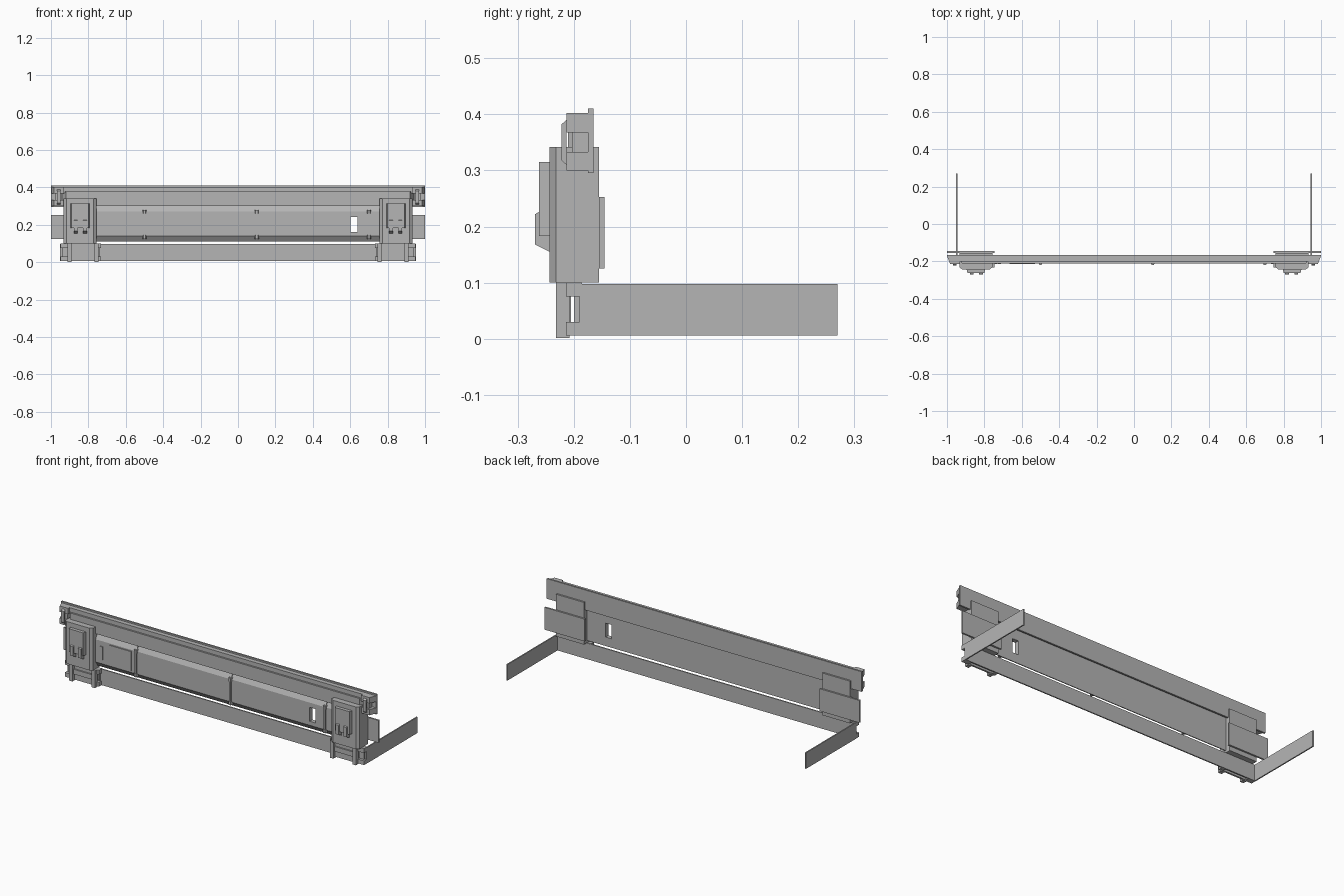
import bpy, bmesh
from mathutils import Vector

cube = bpy.data.objects.get("Cube")
if cube:
    bpy.data.objects.remove(cube, do_unlink=True)

grey = bpy.data.materials.new("plain_grey")
grey.use_nodes = True
GREY = (0.46, 0.46, 0.46, 1)
grey.diffuse_color = GREY
grey.node_tree.nodes["Principled BSDF"].inputs["Base Color"].default_value = GREY


def finish(name, bm):
    bmesh.ops.recalc_face_normals(bm, faces=bm.faces)
    mesh = bpy.data.meshes.new(name)
    bm.to_mesh(mesh)
    bm.free()
    mesh.materials.append(grey)
    ob = bpy.data.objects.new(name, mesh)
    bpy.context.collection.objects.link(ob)
    return ob


def extrude(name, points, offset):
    """Closed 3D outline pushed along an offset."""
    bm = bmesh.new()
    face = bm.faces.new([bm.verts.new(p) for p in points])
    new = bmesh.ops.extrude_face_region(bm, geom=[face])["geom"]
    verts = [v for v in new if isinstance(v, bmesh.types.BMVert)]
    bmesh.ops.translate(bm, verts=verts, vec=Vector(offset))
    return finish(name, bm)


def box(name, x, y, z):
    outline = [(x[0], y[0], z[0]), (x[1], y[0], z[0]),
               (x[1], y[1], z[0]), (x[0], y[1], z[0])]
    return extrude(name, outline, (0, 0, z[1] - z[0]))


def along_x(name, profile, x0, x1):
    return extrude(name, [(x0, y, z) for y, z in profile], (x1 - x0, 0, 0))


def along_z(name, outline, z0, z1):
    return extrude(name, [(x, y, z0) for x, y in outline], (0, 0, z1 - z0))


def mirrored(ob):
    ob.modifiers.new("Mirror", 'MIRROR').use_axis[0] = True
    return ob


# Upper rail: back plate and stepped front
box("rail_back_plate", (-1, 1), (-0.175, -0.165), (0.295, 0.41))
box("rail_upper_step", (-0.93, 0.93), (-0.2, -0.175), (0.37, 0.402))
along_z("rail_lower_step", [(-0.94, -0.175), (-0.92, -0.21), (0.92, -0.21), (0.94, -0.175)],
        0.302, 0.378)

# Rail end brackets
for label, z in (("upper", (0.368, 0.402)), ("lower", (0.3, 0.333))):
    mirrored(along_z("rail_end_%s_flange" % label,
                     [(0.93, -0.175), (0.93, -0.213), (0.983, -0.213), (0.998, -0.175)], *z))
mirrored(box("rail_end_web", (0.94, 0.975), (-0.203, -0.175), (0.333, 0.368)))
mirrored(along_x("rail_end_bar", [(-0.213, 0.31), (-0.222, 0.318), (-0.222, 0.382), (-0.213, 0.39)],
                 0.948, 0.967))

# Main panel with sloping top and underside, and a slot through it
panel = along_x("main_panel", [(-0.185, 0.112), (-0.19, 0.112), (-0.21, 0.14), (-0.21, 0.27),
                               (-0.19, 0.305), (-0.185, 0.305)], -0.9, 0.9)
cutter = box("slot_cutter", (0.602, 0.64), (-0.3, -0.1), (0.163, 0.243))
cutter.hide_render = True
cutter.hide_viewport = True
cut = panel.modifiers.new("Slot", 'BOOLEAN')
cut.object = cutter
cut.solver = 'EXACT'

# Plates on the panel
box("small_plate", (-0.73, -0.71), (-0.215, -0.209), (0.165, 0.24))
box("large_plate", (-0.665, -0.53), (-0.215, -0.209), (0.148, 0.262))

# Straps wrapping the panel, with a clip near each end
for i, x in enumerate((-0.5, 0.1, 0.7)):
    along_x("strap_%d" % (i + 1),
            [(-0.19, 0.117), (-0.2, 0.117), (-0.216, 0.14), (-0.216, 0.27),
             (-0.2, 0.295), (-0.19, 0.295)], x - 0.005, x + 0.005)
    for z in (0.135, 0.27):
        along_z("strap_clip", [(x - 0.011, -0.205), (x - 0.006, -0.219),
                               (x + 0.006, -0.219), (x + 0.011, -0.205)], z - 0.01, z + 0.01)

# Lower skirt and side wings
box("skirt", (-0.95, 0.95), (-0.19, -0.183), (0.006, 0.098))
mirrored(box("side_wing", (0.944, 0.951), (-0.183, 0.27), (0.006, 0.098)))

# Corner brackets
mirrored(along_z("bracket_body", [(0.757, -0.155), (0.757, -0.232), (0.772, -0.243),
                                  (0.918, -0.243), (0.933, -0.232), (0.933, -0.155)], 0.1, 0.342))
mirrored(along_z("bracket_cover", [(0.795, -0.243), (0.8, -0.262), (0.89, -0.262),
                                   (0.895, -0.243)], 0.183, 0.315))
for x in (0.818, 0.868):
    mirrored(along_x("bracket_hook", [(-0.243, 0.155), (-0.269, 0.168), (-0.269, 0.222),
                                      (-0.262, 0.226), (-0.243, 0.226)], x - 0.01, x + 0.01))
mirrored(box("bracket_back_plate", (0.745, 1), (-0.155, -0.145), (0.125, 0.253)))

# Feet below each bracket: legs, crossbars and side channels
for x in (0.757, 0.9):
    mirrored(box("foot_leg", (x - 0.011, x + 0.011), (-0.232, -0.208), (0.001, 0.1)))
mirrored(box("foot_back", (0.757, 0.9), (-0.215, -0.205), (0.006, 0.1)))
mirrored(box("foot_crossbar", (0.757, 0.9), (-0.223, -0.208), (0.04, 0.068)))
for x in ((0.733, 0.757), (0.905, 0.95)):
    mirrored(box("foot_channel_web", (x[0] + 0.006, x[1] - 0.01), (-0.2, -0.185), (0.006, 0.1)))
    for z in ((0.006, 0.03), (0.075, 0.1)):
        mirrored(box("foot_channel_flange", x, (-0.214, -0.185), z))
